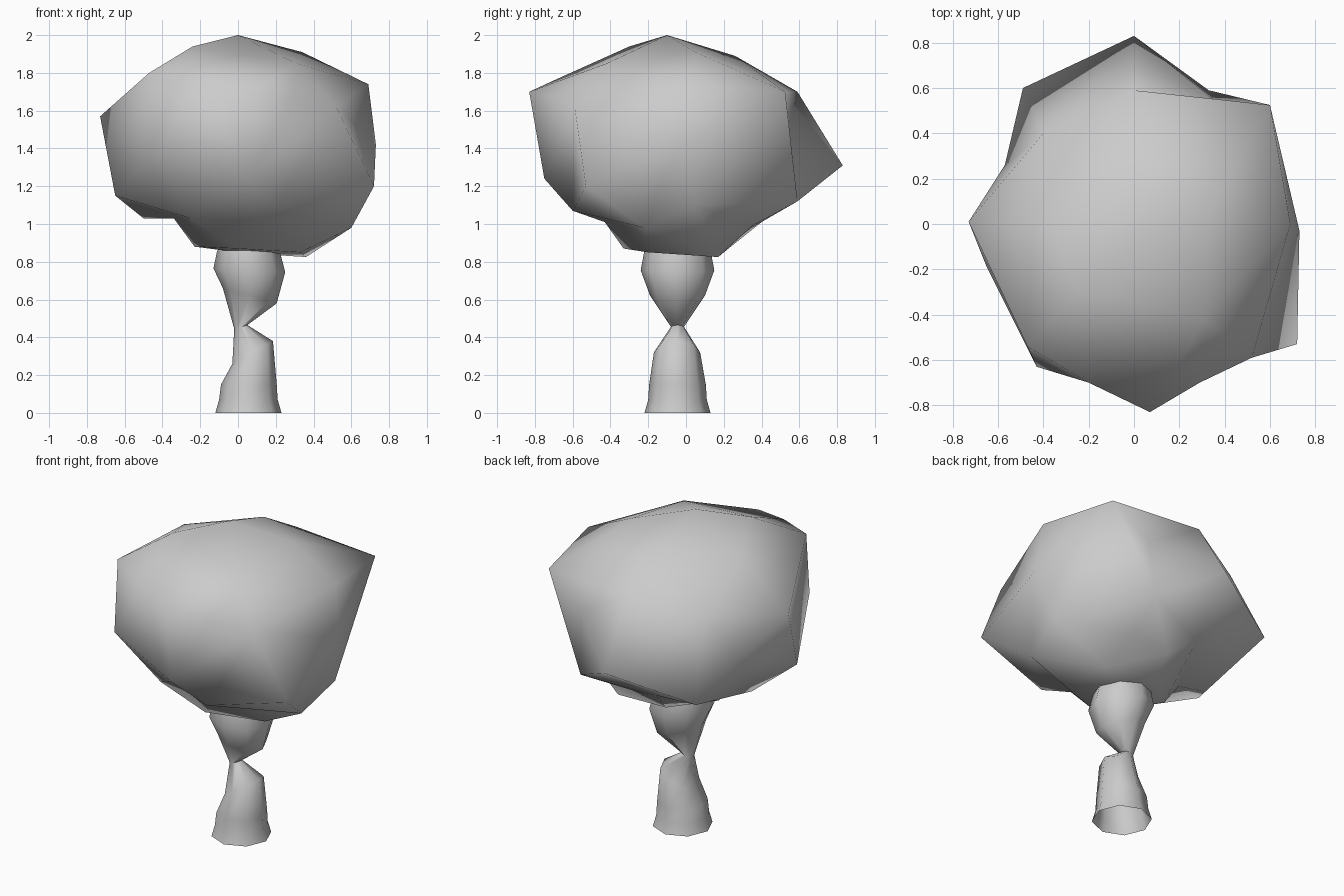
import bpy, bmesh, math
from mathutils import Vector

if "Cube" in bpy.data.objects:
    bpy.data.objects.remove(bpy.data.objects["Cube"])


def finish(name, bm, angle):
    bmesh.ops.recalc_face_normals(bm, faces=bm.faces)
    mesh = bpy.data.meshes.new(name)
    bm.to_mesh(mesh)
    bm.free()
    ob = bpy.data.objects.new(name, mesh)
    bpy.context.collection.objects.link(ob)
    bpy.ops.object.select_all(action='DESELECT')
    ob.select_set(True)
    bpy.context.view_layer.objects.active = ob
    bpy.ops.object.shade_smooth_by_angle(angle=math.radians(angle))
    return ob


# Trunk: eight-sided rings given as z, tilt, x min, x max, y min, y max, open below
rings = [(0, 0, -.12, .23, -.22, .13), (.07, 0, -.10, .21, -.20, .11),
         (.15, 0, -.09, .205, -.195, .105), (.32, .06, -.03, .185, -.17, .075),
         (.455, .01, -.02, .05, -.08, -.01), (.62, -.04, -.08, .205, -.19, .10),
         (.755, -.01, -.13, .25, -.24, .15), (.86, 0, -.11, .22, -.22, .13)]
bm = bmesh.new()
loops = []
for z, tilt, x0, x1, y0, y1 in rings:
    loop = []
    for i in range(8):
        c, s = math.cos(i * math.tau / 8), math.sin(i * math.tau / 8)
        loop.append(bm.verts.new(((x0 + x1) / 2 + (x1 - x0) / 2 * c,
                                  (y0 + y1) / 2 + (y1 - y0) / 2 * s, z + tilt * c)))
    loops.append(loop)
for a, b in zip(loops, loops[1:]):
    for i in range(8):
        j = (i + 1) % 8
        bm.faces.new((a[i], a[j], b[j], b[i]))
finish("trunk", bm, 70)

# Crown: knobbly blob; corners are linked by their direction from the middle
corners = [(0, -.1, 2), (-.24, -.3, 1.94), (.34, .05, 1.91), (0, .26, 1.89),
           (.31, -.42, 1.85), (-.2, -.7, 1.76), (-.38, .0, 1.84),
           # upper corners
           (.07, -.83, 1.70), (-.47, -.54, 1.80), (-.73, .01, 1.57), (0, .59, 1.70),
           (.60, .525, 1.70), (.69, 0, 1.74), (.52, -.59, 1.62), (-.40, .40, 1.62),
           (.29, -.70, 1.67),
           # middle corners and dents
           (.72, -.53, 1.2), (.73, -.03, 1.42), (.05, -.75, 1.24), (-.43, -.63, 1.38),
           (-.65, -.19, 1.15), (-.49, .60, 1.15), (0, .83, 1.31), (.33, .59, 1.12),
           (.35, .55, 1.50), (-.57, .26, 1.33),
           # underside
           (.2, -.6, 1.07), (-.25, -.42, 1.03), (-.5, .05, 1.03), (.6, -.22, .98),
           (.65, .05, 1.1), (-.1, .45, 1.05), (-.34, 0, 1.03), (.02, .33, .97),
           (.3, .35, .99), (.12, -.43, 1.01),
           (-.23, 0, .88), (0, -.33, .87), (.36, .17, .825), (.33, -.2, .85),
           (0, .2, .85), (.05, -.05, .845)]
centre = Vector((0, 0, 1.4))
bm = bmesh.new()
target = {}
for c in corners:
    v = bm.verts.new((Vector(c) - centre).normalized())
    target[v] = Vector(c)
bmesh.ops.convex_hull(bm, input=bm.verts[:])
for v in bm.verts:
    v.co = target[v]
finish("crown", bm, 75)
